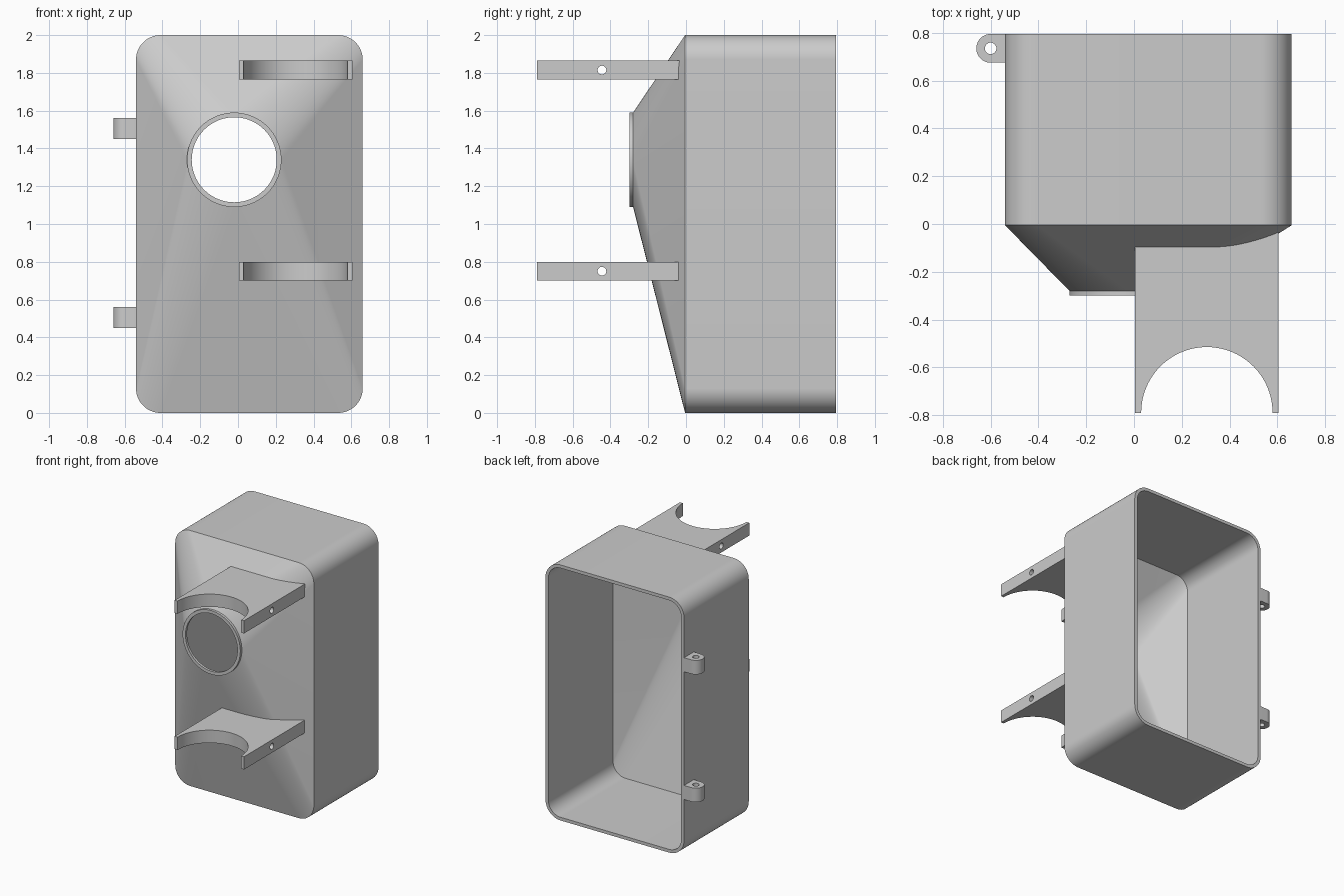
import bpy, bmesh
from math import sin, cos, pi, radians

if "Cube" in bpy.data.objects:
    bpy.data.objects.remove(bpy.data.objects["Cube"])

grey = bpy.data.materials.new("light_grey")
grey.use_nodes = True
grey.diffuse_color = (0.6, 0.6, 0.6, 1)
grey.node_tree.nodes["Principled BSDF"].inputs["Base Color"].default_value = grey.diffuse_color

X0, X1, HEIGHT = -0.54, 0.66, 2.0      # casing outline
BACK, FRONT, NECK, LIP = 0.795, -0.005, -0.28, -0.30
WALL, CORNER, PORT = 0.025, 0.13, 0.25
PORT_X, PORT_Z = -0.02, 1.34
STEPS = 18


def finish(name, bm):
    bmesh.ops.remove_doubles(bm, verts=bm.verts, dist=1e-5)
    bmesh.ops.recalc_face_normals(bm, faces=bm.faces)
    mesh = bpy.data.meshes.new(name)
    bm.to_mesh(mesh)
    bm.free()
    mesh.materials.append(grey)
    obj = bpy.data.objects.new(name, mesh)
    bpy.context.collection.objects.link(obj)
    return obj


def smooth(obj):
    bpy.ops.object.select_all(action='DESELECT')
    obj.select_set(True)
    bpy.context.view_layer.objects.active = obj
    bpy.ops.object.shade_smooth_by_angle(angle=radians(25))


def quadrant_angles():
    for q in range(4):
        for i in range(STEPS + 1):
            yield q, pi / 2 * (q + i / STEPS)


def rect_ring(y, inset=0):
    r = CORNER - inset
    xs, zs = (X0 + CORNER, X1 - CORNER), (CORNER, HEIGHT - CORNER)
    return [(xs[q in (0, 3)] + r * cos(a), y, zs[q in (0, 1)] + r * sin(a))
            for q, a in quadrant_angles()]


def port_ring(y, inset=0):
    r = PORT - inset
    return [(PORT_X + r * cos(a), y, PORT_Z + r * sin(a)) for q, a in quadrant_angles()]


def loft(name, rings, closed):
    bm = bmesh.new()
    loops = [[bm.verts.new(p) for p in ring] for ring in rings]
    pairs = list(zip(loops, loops[1:]))
    if closed:
        pairs.append((loops[-1], loops[0]))
    else:
        bm.faces.new(loops[0])
        bm.faces.new(loops[-1])
    for a, b in pairs:
        for i in range(len(a)):
            j = (i + 1) % len(a)
            bm.faces.new((a[i], a[j], b[j], b[i]))
    return finish(name, bm)


def prism(name, outline, z0, z1):
    bm = bmesh.new()
    face = bm.faces.new([bm.verts.new((x, y, z0)) for x, y in outline])
    top = bmesh.ops.extrude_face_region(bm, geom=[face])["geom"]
    bmesh.ops.translate(bm, vec=(0, 0, z1 - z0),
                        verts=[v for v in top if isinstance(v, bmesh.types.BMVert)])
    return finish(name, bm)


def cylinder(name, radius, depth, location, rotation=(0, 0, 0)):
    bpy.ops.mesh.primitive_cylinder_add(vertices=32, radius=radius, depth=depth,
                                        location=location, rotation=rotation)
    obj = bpy.context.object
    obj.name = name
    obj.data.materials.append(grey)
    return obj


def cut(obj, cutter):
    cutter.hide_render = True
    mod = obj.modifiers.new("cut", 'BOOLEAN')
    mod.operation, mod.solver, mod.object = 'DIFFERENCE', 'EXACT', cutter
    bpy.context.view_layer.objects.active = obj
    bpy.ops.object.modifier_apply(modifier=mod.name)


def arc(cx, cy, r, start, end, n=40):
    return [(cx + r * cos(start + (end - start) * i / n),
             cy + r * sin(start + (end - start) * i / n)) for i in range(n + 1)]


# Hollow casing tapering to a round port with a short lip
casing = loft("casing", [
    rect_ring(BACK), rect_ring(FRONT), port_ring(NECK), port_ring(LIP),
    port_ring(LIP, WALL), port_ring(NECK, WALL),
    rect_ring(FRONT, WALL), rect_ring(BACK, WALL)], True)
smooth(casing)

# Solid version of the casing, used to trim the brackets
trim = loft("trim_helper", [rect_ring(BACK), rect_ring(FRONT), port_ring(NECK)], False)

# Cradle brackets with a half-round notch and a cross hole
notch = [(0.005, -0.79)] + arc(0.305, -0.79, 0.275, pi, 0) + \
        [(0.605, -0.79), (0.605, 0.1), (0.005, 0.1)]
for label, z in (("upper", 1.765), ("lower", 0.70)):
    bracket = prism(label + "_bracket", notch, z, z + 0.1)
    cut(bracket, trim)
    hole = cylinder("hole_helper", 0.023, 1, (0.305, -0.445, z + 0.05), (0, pi / 2, 0))
    cut(bracket, hole)
    bpy.data.objects.remove(hole)
    smooth(bracket)
bpy.data.objects.remove(trim)

# Hinge lugs on the right side
lug_outline = [(X0 + 0.01, 0.795)] + arc(-0.60, 0.735, 0.06, pi / 2, pi * 1.5) + \
              [(X0 + 0.01, 0.675)]
for label, z in (("upper", 1.45), ("lower", 0.45)):
    lug = prism(label + "_hinge_lug", lug_outline, z, z + 0.11)
    pin = cylinder("pin_helper", 0.024, 0.5, (-0.60, 0.735, z + 0.05))
    cut(lug, pin)
    bpy.data.objects.remove(pin)
    smooth(lug)
